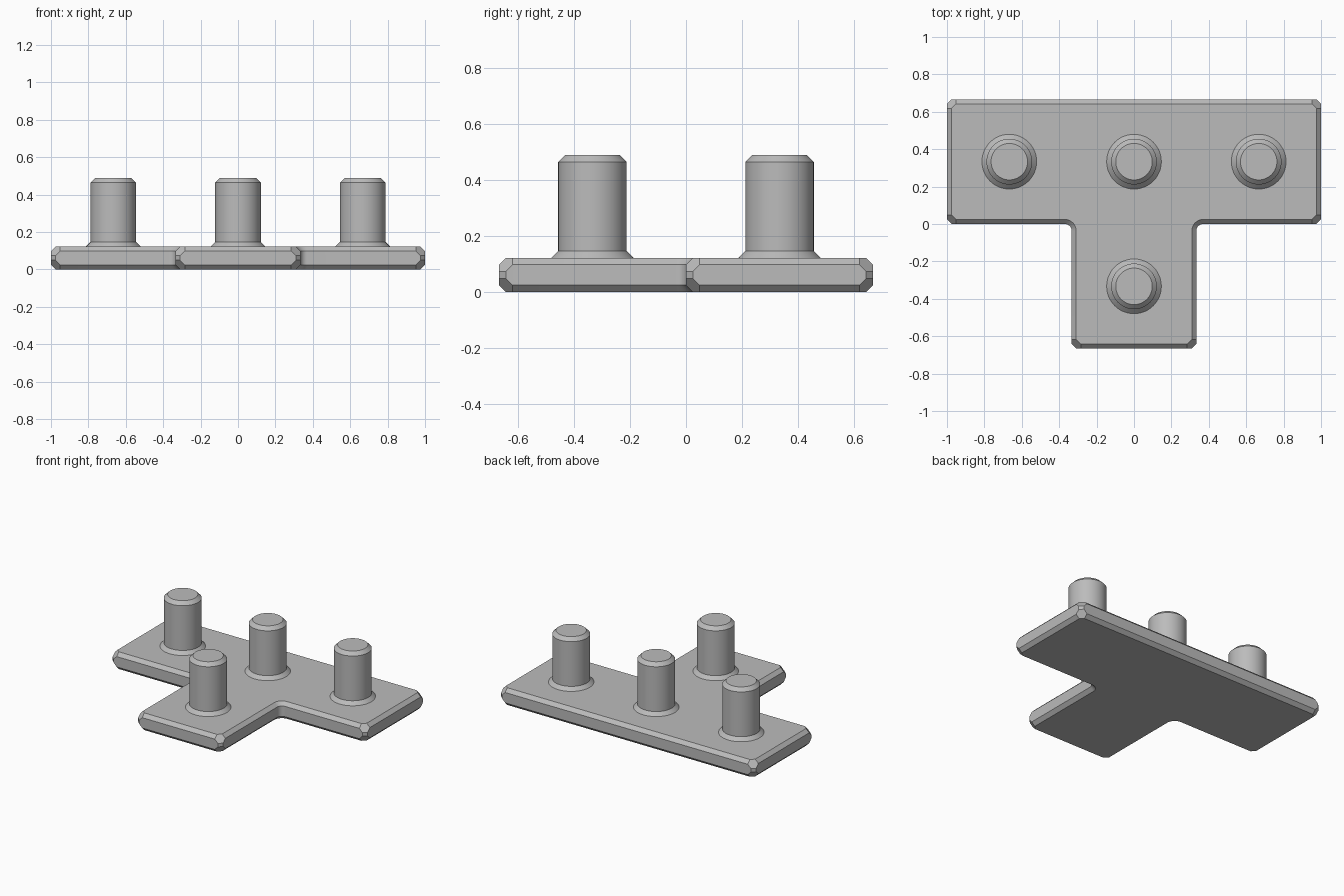
import bpy, bmesh, math

if "Cube" in bpy.data.objects:
    bpy.data.objects.remove(bpy.data.objects["Cube"])

W = 2 / 82             # chamfer width; other sizes are multiples of it
T = 2 / 3              # width of one square tile
FILLET = 1.5 * W       # radius of the inner corners

grey = bpy.data.materials.new("grey")
grey.diffuse_color = (0.5, 0.5, 0.5, 1)
grey.use_nodes = True
grey.node_tree.nodes["Principled BSDF"].inputs["Base Color"].default_value = grey.diffuse_color


def finish(name, bm):
    bmesh.ops.recalc_face_normals(bm, faces=bm.faces)
    mesh = bpy.data.meshes.new(name)
    bm.to_mesh(mesh)
    bm.free()
    mesh.materials.append(grey)
    obj = bpy.data.objects.new(name, mesh)
    bpy.context.collection.objects.link(obj)
    bpy.ops.object.select_all(action='DESELECT')
    obj.select_set(True)
    bpy.context.view_layer.objects.active = obj
    bpy.ops.object.shade_smooth_by_angle(angle=math.radians(25))
    return obj


def loft(rings, caps):
    """Join equally long point rings into a skin, capping the given rings."""
    bm = bmesh.new()
    rows = [[bm.verts.new(p) for p in ring] for ring in rings]
    n = len(rows[0])
    for a, b in zip(rows, rows[1:]):
        for i in range(n):
            j = (i + 1) % n
            bm.faces.new((a[i], a[j], b[j], b[i]))
    for c in caps:
        bm.faces.new(rows[c])
    return bm


def plate_ring(z, inset, cut):
    """Outline at one height: cut outer corners, rounded inner corners."""
    half = []          # right half, from the front of the stem to the back
    for x, y, sy, first in ((T / 2, -T, -1, 'x'), (1, 0, -1, 'x'), (1, T, 1, 'y')):
        x, y = x - inset, y - sy * inset
        pair = [(x - cut, y), (x, y - sy * cut)]
        half += pair if first == 'x' else pair[::-1]
        if len(half) == 2:     # inner corner between stem and crossbar
            cx, cy, r = T / 2 + FILLET, -FILLET, FILLET + inset
            for k in range(9):
                a = math.pi - k * math.pi / 16
                half.append((cx + r * math.cos(a), cy + r * math.sin(a)))
    return [(x, y, z) for x, y in half] + [(-x, y, z) for x, y in reversed(half)]


# T-shaped plate with chamfered edges and six-sided corner facets
levels = [(0, W, W), (W, 0, 2 * W), (2 * W, 0, W),
          (3 * W, 0, W), (4 * W, 0, 2 * W), (5 * W, W, W)]
bm = loft([plate_ring(*level) for level in levels], (0, -1))
bmesh.ops.dissolve_limit(bm, angle_limit=math.radians(0.5),
                         verts=bm.verts, edges=bm.edges)
finish("t_plate", bm)

# Round pegs with a flared foot and a chamfered top
SIDES = 48
profile = [(6, 5), (5, 6), (5, 19), (4, 20)]
for number, (px, py) in enumerate([(-T, T / 2), (0, T / 2), (T, T / 2), (0, -T / 2)], 1):
    rings = [[(r * W * math.cos(2 * math.pi * i / SIDES),
               r * W * math.sin(2 * math.pi * i / SIDES), h * W)
              for i in range(SIDES)] for r, h in profile]
    peg = finish(f"peg_{number}", loft(rings, (-1,)))
    peg.location = (px, py, 0)
